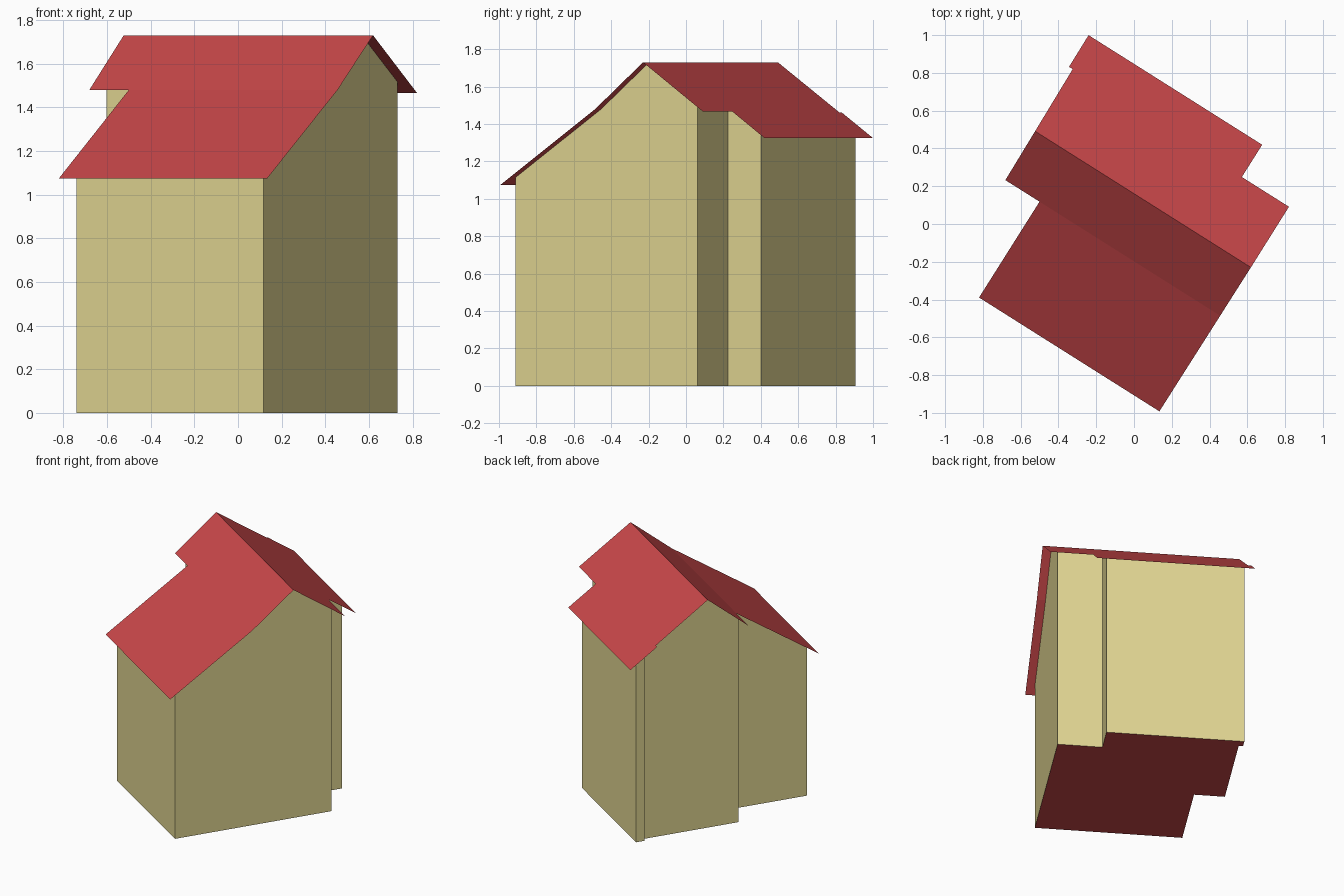
import bpy
import bmesh
from mathutils import Matrix, Vector

cube = bpy.data.objects.get("Cube")
if cube:
    bpy.data.objects.remove(cube)

# The house is drawn square to its ridge (u along it, v across), then turned
TURN = Matrix.Rotation(-0.563, 4, 'Z')
EAVE_S, BREAK, RIDGE, EAVE_N = -0.767, -0.167, 0.136, 0.717
PROFILE = [(EAVE_S, 1.075), (BREAK, 1.48), (RIDGE, 1.73), (EAVE_N, 1.325)]


def roof_height(v):
    for (v0, z0), (v1, z1) in zip(PROFILE, PROFILE[1:]):
        if v <= v1 + 1e-6:
            return z0 + (z1 - z0) * (v - v0) / (v1 - v0)
    return PROFILE[-1][1]


def material(name, colour):
    mat = bpy.data.materials.new(name)
    mat.use_nodes = True
    mat.diffuse_color = (*colour, 1)
    mat.node_tree.nodes["Principled BSDF"].inputs["Base Color"].default_value = (*colour, 1)
    return mat


def make_object(name, faces, mat):
    bm = bmesh.new()
    for pts in faces:
        bm.faces.new([bm.verts.new(TURN @ Vector(p)) for p in pts])
    bmesh.ops.remove_doubles(bm, verts=bm.verts, dist=0.0005)
    mesh = bpy.data.meshes.new(name)
    bm.to_mesh(mesh)
    bm.free()
    mesh.materials.append(mat)
    obj = bpy.data.objects.new(name, mesh)
    bpy.context.collection.objects.link(obj)
    return obj


wall_mat = material("cream plaster", (0.745, 0.665, 0.287))
roof_mat = material("red tile", (0.578, 0.063, 0.067))

# Footprint, counter-clockwise from the front corner
footprint = [(0.585, -0.708), (0.585, 0.441), (0.277, 0.441), (0.277, 0.648),
             (-0.67, 0.648), (-0.67, 0.585), (-0.64, 0.585), (-0.64, -0.115),
             (-0.428, -0.115), (-0.428, -0.708)]

# Walls rise to the roof, with extra corners where the roof slope changes
walls = []
for (u0, v0), (u1, v1) in zip(footprint, footprint[1:] + footprint[:1]):
    cuts = [v for v in (BREAK, RIDGE) if min(v0, v1) < v < max(v0, v1)]
    if v0 > v1:
        cuts.reverse()
    tops = [(u0, v0)] + [(u0, v) for v in cuts] + [(u1, v1)]
    top_edge = [(u, v, roof_height(v)) for u, v in reversed(tops)]
    walls.append([(u0, v0, 0), (u1, v1, 0)] + top_edge)
make_object("walls", walls, wall_mat)

# Floor slab underside
make_object("floor", [[(u, v, 0) for u, v in reversed(footprint)]], roof_mat)

# Roof sheets: lower front, upper front and stepped back slope
slopes = [
    [(-0.486, EAVE_S), (0.643, EAVE_S), (0.645, BREAK), (-0.486, BREAK)],
    [(-0.70, BREAK), (-0.486, BREAK), (0.645, BREAK), (0.646, RIDGE), (-0.705, RIDGE)],
    [(-0.705, RIDGE), (0.646, RIDGE), (0.645, 0.515), (0.35, 0.515),
     (0.35, EAVE_N), (-0.737, EAVE_N), (-0.735, 0.52), (-0.712, 0.52)],
]
make_object("roof", [[(u, v, roof_height(v)) for u, v in s] for s in slopes], roof_mat)
